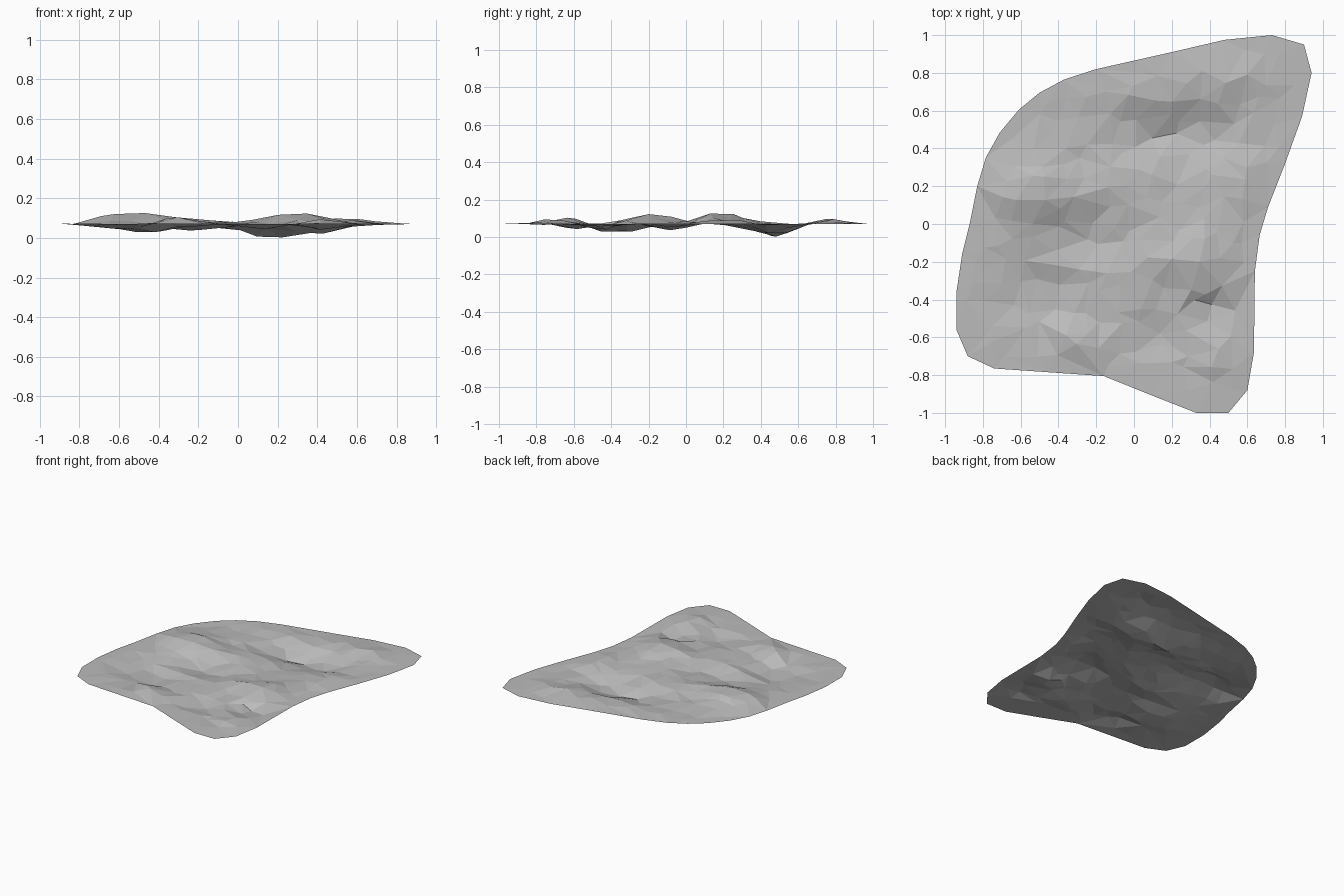
import bpy, bmesh, math, random
from mathutils import Vector, noise
from mathutils.geometry import delaunay_2d_cdt

random.seed(4)
if "Cube" in bpy.data.objects:
    bpy.data.objects.remove(bpy.data.objects["Cube"], do_unlink=True)

REST = 0.07   # height of the flat rim
STEP = 0.11   # spacing of the facets

# Outline of the sheet, anticlockwise from the front right corner
OUTLINE = [Vector(p) for p in (
    (-.94, -.56), (-.88, -.7), (-.74, -.765), (-.45, -.785), (-.16, -.805), (.1, -.91),
    (.33, -1), (.5, -1), (.6, -.88), (.635, -.68), (.64, -.25), (.665, -.06), (.71, .09),
    (.8, .32), (.89, .57), (.94, .8), (.9, .95), (.73, 1), (.48, .975), (.2, .91),
    (0, .865), (-.2, .82), (-.37, .765), (-.5, .695), (-.61, .605), (-.71, .485),
    (-.785, .35), (-.83, .2), (-.87, 0), (-.91, -.16), (-.94, -.36))]

# Swells and hollows: x, y, width in x, width in y, height
SWELLS = [(-.52, .16, .2, .13, .072), (-.6, .36, .14, .1, .02), (-.1, .2, .22, .1, .02),
          (.34, -.18, .15, .15, .062), (.1, -.2, .2, .15, .012), (.45, .77, .3, .07, .03),
          (-.05, .7, .15, .08, .015), (-.36, -.62, .14, .07, .038), (.45, -.7, .14, .12, .03),
          (.6, .2, .1, .15, .02), (.22, .46, .3, .12, -.072), (-.48, -.38, .18, .14, -.055),
          (-.25, -.08, .2, .1, -.03), (.42, -.45, .15, .08, -.03), (.1, -.62, .15, .1, -.025)]


def edge_distance(p):
    """Distance inside the outline; negative outside."""
    best, inside = 9.0, False
    for a, b in zip(OUTLINE, OUTLINE[1:] + OUTLINE[:1]):
        t = max(0, min(1, (p - a).dot(b - a) / (b - a).length_squared))
        best = min(best, (p - a.lerp(b, t)).length)
        if (a.y > p.y) != (b.y > p.y) and p.x < a.x + (p.y - a.y) / (b.y - a.y) * (b.x - a.x):
            inside = not inside
    return best if inside else -best


def height(p):
    fade = max(0, min(1, (edge_distance(p) - .02) / .14))
    swell = sum(h * math.exp(-((p.x - x) / w) ** 2 - ((p.y - y) / d) ** 2)
                for x, y, w, d, h in SWELLS)
    ripple = .012 * noise.noise(Vector((p.x * 5, p.y * 7, 3))) + random.uniform(-.006, .006)
    return REST + fade * (swell + ripple)


# Scatter facet corners inside the outline and triangulate
points = list(OUTLINE)
for row in range(-10, 11):
    for col in range(-10, 11):
        p = Vector((col + .5 * (row % 2), row)) * STEP
        p += Vector((random.uniform(-.4, .4), random.uniform(-.4, .4))) * STEP
        if edge_distance(p) > .055:
            points.append(p)
n = len(OUTLINE)
verts, _, faces = delaunay_2d_cdt(points, [(i, (i + 1) % n) for i in range(n)], [], 1, 1e-5)[:3]

# Single-sided sheet with faceted relief
bm = bmesh.new()
corners = [bm.verts.new((v.x, v.y, height(v))) for v in verts]
for f in faces:
    face = bm.faces.new([corners[i] for i in f])
    face.normal_update()
    if face.normal.z < 0:
        face.normal_flip()
mesh = bpy.data.meshes.new("rumpled_sheet")
bm.to_mesh(mesh)
bm.free()
sheet = bpy.data.objects.new("rumpled_sheet", mesh)
bpy.context.collection.objects.link(sheet)

# Plain grey
grey = bpy.data.materials.new("grey")
grey.use_nodes = True
colour = (.5, .5, .5, 1)
grey.diffuse_color = colour
grey.node_tree.nodes["Principled BSDF"].inputs["Base Color"].default_value = colour
mesh.materials.append(grey)
